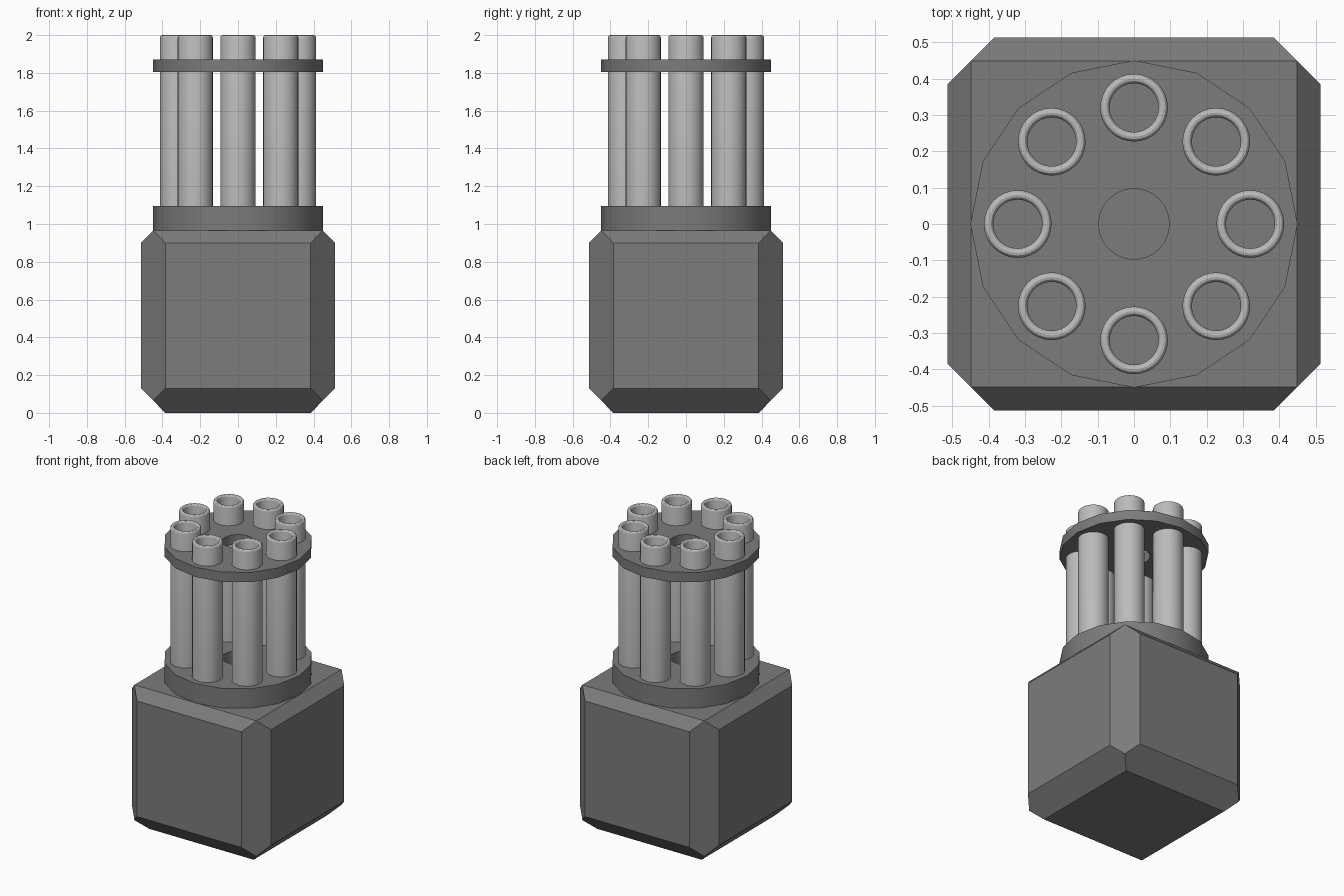
import bpy, bmesh, math
from mathutils import Vector, Matrix

if "Cube" in bpy.data.objects:
    bpy.data.objects.remove(bpy.data.objects["Cube"])


def material(name, value):
    mat = bpy.data.materials.new(name)
    mat.diffuse_color = (value, value, value, 1)
    mat.use_nodes = True
    mat.node_tree.nodes["Principled BSDF"].inputs["Base Color"].default_value = mat.diffuse_color
    return mat


DARK = material("dark grey", 0.2)
LIGHT = material("light grey", 0.5)


def finish(name, bm, mat, smooth=True):
    bmesh.ops.recalc_face_normals(bm, faces=bm.faces)
    mesh = bpy.data.meshes.new(name)
    bm.to_mesh(mesh)
    bm.free()
    mesh.materials.append(mat)
    for p in mesh.polygons:
        p.use_smooth = smooth
    if smooth:
        mesh.set_sharp_from_angle(angle=math.radians(30))
    obj = bpy.data.objects.new(name, mesh)
    bpy.context.collection.objects.link(obj)
    return obj


# Base block: cube with every edge chamfered, top sliced flat
corner = [(.385, .513, .90), (.513, .385, .90), (.385, .513, .13), (.513, .385, .13),
          (.449, .449, .966), (.449, .449, .065), (.385, .385, 0)]
bm = bmesh.new()
for sx in (-1, 1):
    for sy in (-1, 1):
        for x, y, z in corner:
            bm.verts.new((sx * x, sy * y, z))
bmesh.ops.convex_hull(bm, input=bm.verts)
bmesh.ops.dissolve_limit(bm, angle_limit=math.radians(3), verts=bm.verts, edges=bm.edges)
finish("base_block", bm, DARK, smooth=False)


# Sixteen-sided plates with a round centre hole
def plate(name, z0, z1):
    bm = bmesh.new()
    for sides, radius in ((16, .45), (32, .097)):
        bmesh.ops.create_circle(bm, segments=sides, radius=radius,
                                matrix=Matrix.Translation((0, 0, z0)))
    bmesh.ops.triangle_fill(bm, use_beauty=True, edges=bm.edges[:])
    ext = bmesh.ops.extrude_face_region(bm, geom=bm.faces[:], use_keep_orig=True)
    top = [g for g in ext["geom"] if isinstance(g, bmesh.types.BMVert)]
    bmesh.ops.translate(bm, verts=top, vec=Vector((0, 0, z1 - z0)))
    finish(name, bm, DARK)


plate("lower_plate", .966, 1.095)
plate("upper_plate", 1.805, 1.87)

# Barrels: hollow tubes with a rounded rim, arranged in a circle
R_OUT, R_IN, Z0, SIDES = .093, .067, 1.09, 32
mid, lip = (R_OUT + R_IN) / 2, (R_OUT - R_IN) / 2
profile = [(R_IN, Z0)]
for i in range(7):
    a = math.pi * (1 - i / 6)
    profile.append((mid + lip * math.cos(a), 2 - lip + lip * math.sin(a)))
profile.append((R_OUT, Z0))

for n in range(8):
    ang = n * math.pi / 4
    cx, cy = .32 * math.cos(ang), .32 * math.sin(ang)
    bm = bmesh.new()
    rings = []
    for r, z in profile:
        rings.append([bm.verts.new((cx + r * math.cos(2 * math.pi * k / SIDES),
                                    cy + r * math.sin(2 * math.pi * k / SIDES), z))
                      for k in range(SIDES)])
    # joining last ring to first closes the bottom edge of the tube wall
    for j in range(len(rings)):
        a, b = rings[j], rings[(j + 1) % len(rings)]
        for k in range(SIDES):
            m = (k + 1) % SIDES
            bm.faces.new((a[k], a[m], b[m], b[k]))
    finish(f"barrel_{n + 1}", bm, LIGHT)
